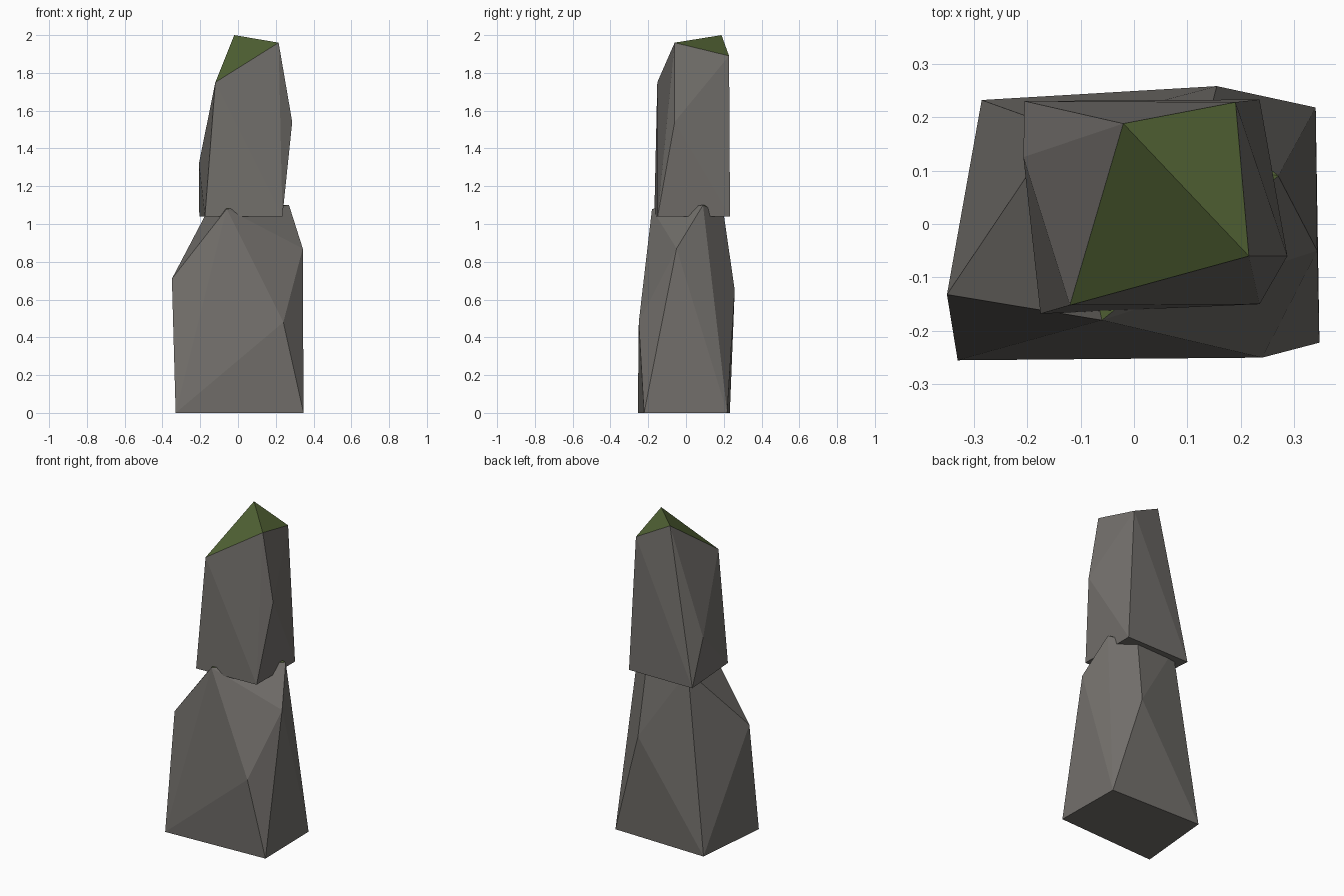
import bpy, bmesh, math

if "Cube" in bpy.data.objects:
    bpy.data.objects.remove(bpy.data.objects["Cube"])


def material(name, rgb):
    m = bpy.data.materials.new(name)
    m.diffuse_color = (*rgb, 1)
    m.use_nodes = True
    m.node_tree.nodes["Principled BSDF"].inputs["Base Color"].default_value = m.diffuse_color
    return m


stone = material("grey stone", (0.17, 0.16, 0.148))
moss = material("moss green", (0.083, 0.123, 0.035))


def rock(name, corners):
    """Faceted boulder: hull of its corners, moss on the upward faces."""
    bm = bmesh.new()
    for c in corners:
        bm.verts.new(c)
    bmesh.ops.convex_hull(bm, input=bm.verts[:])
    bmesh.ops.dissolve_limit(bm, angle_limit=math.radians(1),
                             verts=bm.verts[:], edges=bm.edges[:])
    bmesh.ops.recalc_face_normals(bm, faces=bm.faces[:])
    bm.normal_update()
    for f in bm.faces:
        f.material_index = 1 if f.normal.z > 0.7 else 0
    me = bpy.data.meshes.new(name)
    bm.to_mesh(me)
    bm.free()
    me.materials.append(stone)
    me.materials.append(moss)
    ob = bpy.data.objects.new(name, me)
    bpy.context.collection.objects.link(ob)
    return ob


# Wide base boulder: footprint, mid-height shoulders, tilted top
rock("lower_rock", [
    (-0.33, -0.255, 0), (0.347, -0.222, 0), (0.34, 0.218, 0), (-0.285, 0.232, 0),
    (0.24, -0.25, 0.48), (-0.35, -0.132, 0.71), (0.155, 0.258, 0.65), (0.343, -0.05, 0.87),
    (-0.06, -0.18, 1.08), (0.27, 0.09, 1.10), (0.14, 0.2, 1.05), (-0.14, 0.18, 1.11),
])

# Slimmer boulder on top: base, two side bulges, sloping crown
rock("upper_rock", [
    (-0.175, -0.168, 1.04), (0.235, -0.15, 1.04), (0.235, 0.233, 1.04), (-0.205, 0.23, 1.04),
    (-0.207, 0.125, 1.32), (0.287, -0.06, 1.54),
    (-0.12, -0.152, 1.75), (0.165, -0.064, 1.935), (0.215, -0.06, 1.96),
    (0.19, 0.228, 1.89), (-0.02, 0.188, 2.0),
])
